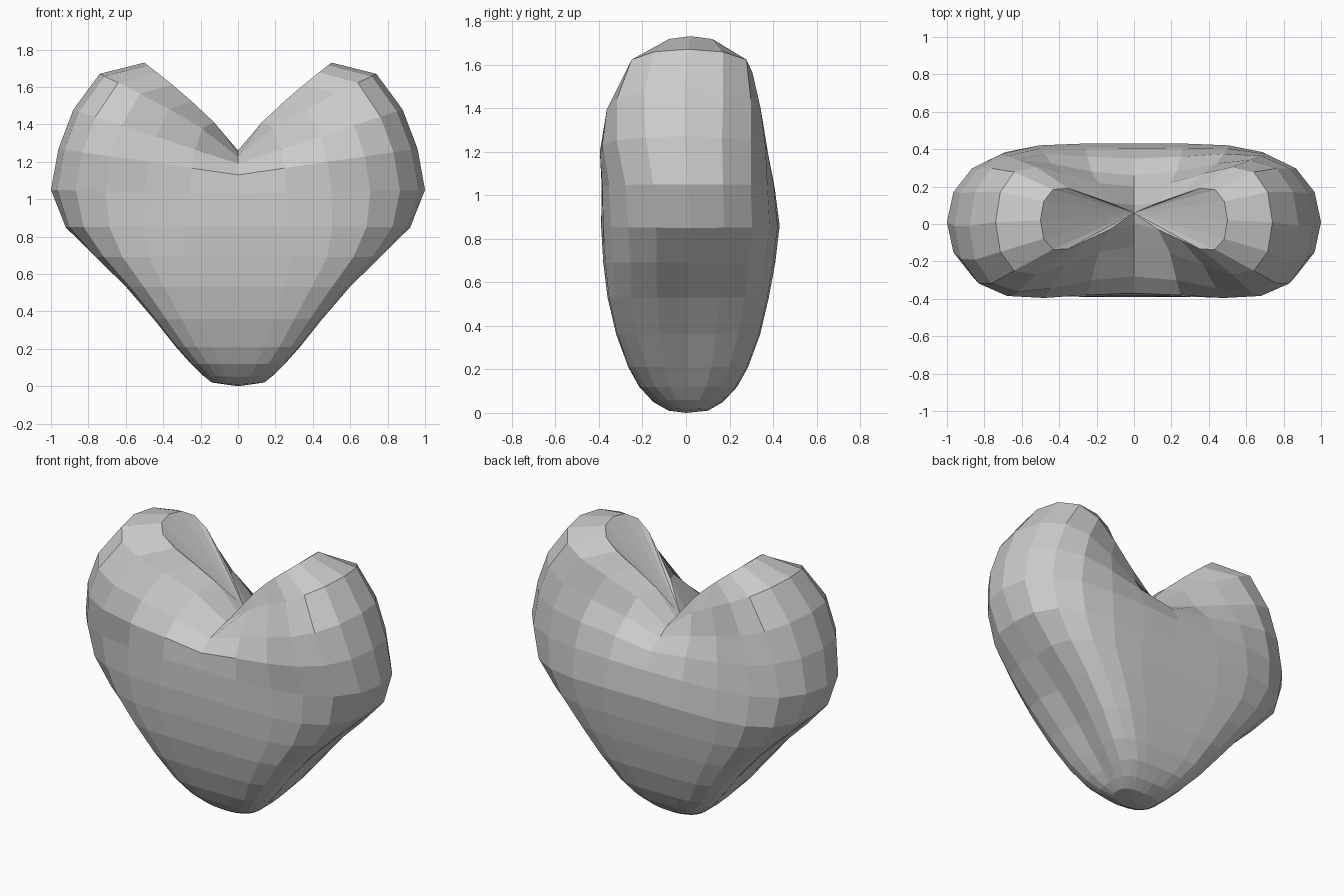
import bpy, bmesh, math

SEGMENTS = 24

# Rings from tip to cleft: half width, side height, middle height, half depth,
# extra depth in the lobes, shift in y, squareness, groove along the lower side
RINGS = [
    (0.14, 0.02, 0.01, 0.09, 0.02, 0.01, 0.9, 0.00),
    (0.20, 0.06, 0.05, 0.16, 0.05, 0.01, 0.8, 0.05),
    (0.27, 0.12, 0.12, 0.225, 0.10, 0.01, 0.75, 0.10),
    (0.36, 0.21, 0.21, 0.275, 0.14, 0.01, 0.7, 0.13),
    (0.49, 0.36, 0.36, 0.33, 0.18, 0.01, 0.7, 0.13),
    (0.64, 0.53, 0.53, 0.37, 0.20, 0.01, 0.7, 0.10),
    (0.80, 0.69, 0.69, 0.395, 0.20, 0.015, 0.75, 0.06),
    (0.94, 0.85, 0.86, 0.41, 0.21, 0.02, 0.9, 0.02),
    (1.00, 1.05, 1.03, 0.395, 0.24, 0.01, 1.0, 0.00),
    (0.96, 1.27, 1.13, 0.36, 0.34, -0.01, 1.0, 0.00),
    (0.88, 1.48, 1.19, 0.27, 0.46, -0.01, 1.0, 0.00),
    (0.74, 1.67, 1.23, 0.16, 0.49, 0.01, 1.0, 0.00),
    (0.50, 1.73, 1.25, 0.05, 0.36, 0.02, 1.0, 0.00),
]


def ring_points(width, z_side, z_mid, depth, lobe, shift, square, groove):
    rise = 0.8 if z_side > 1.5 else 1.0
    for i in range(SEGMENTS):
        a = 2 * math.pi * i / SEGMENTS
        c, s = math.cos(a), math.sin(a)
        x = math.copysign(abs(c) ** square, c) * width * (1 - groove * c ** 24)
        y = s * (depth + lobe * c * c) + shift
        # the crest sits slightly back around the cleft
        if z_side > 1.6:
            y += 0.03 * (1 - abs(c))
        yield (x, y, z_mid + (z_side - z_mid) * abs(c) ** rise)


# Heart body: stacked rings closed at the tip, fanned into the cleft
bm = bmesh.new()
rings = [[bm.verts.new(p) for p in ring_points(*r)] for r in RINGS]
tip = bm.verts.new((0, 0, 0))
cleft = bm.verts.new((0, 0.06, 1.26))
for i in range(SEGMENTS):
    j = (i + 1) % SEGMENTS
    bm.faces.new((tip, rings[0][j], rings[0][i]))
    bm.faces.new((cleft, rings[-1][i], rings[-1][j]))
    for low, high in zip(rings, rings[1:]):
        bm.faces.new((low[i], low[j], high[j], high[i]))
bmesh.ops.recalc_face_normals(bm, faces=bm.faces)

mesh = bpy.data.meshes.new("heart")
bm.to_mesh(mesh)
bm.free()
heart = bpy.data.objects.new("heart", mesh)
bpy.context.collection.objects.link(heart)
